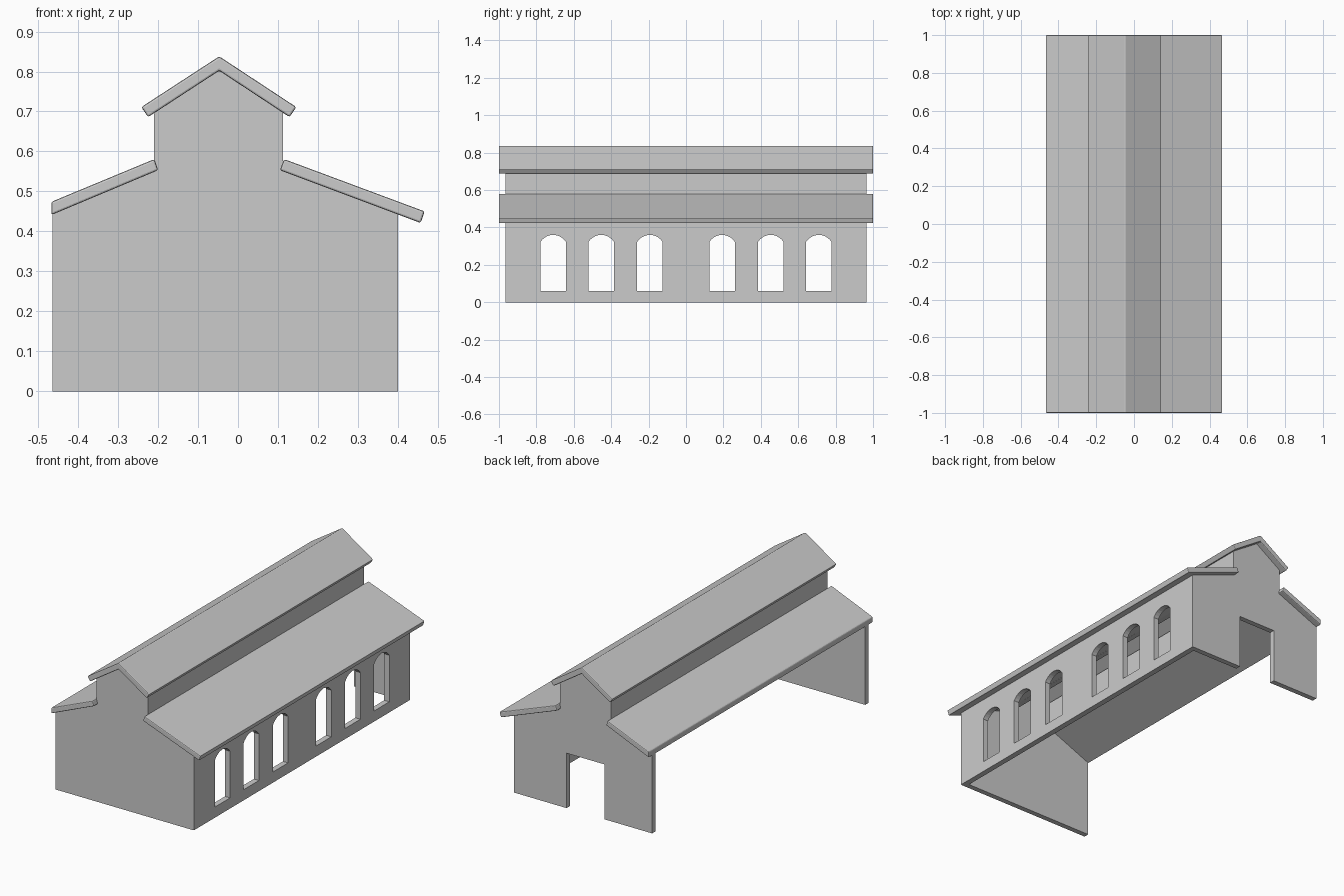
import bpy, bmesh, math

if "Cube" in bpy.data.objects:
    bpy.data.objects.remove(bpy.data.objects["Cube"])


def prism(name, profiles, axis, a, b, bevel=0.0):
    """Extrude closed profiles from a to b: (x, z) along y, or (y, z) along x."""
    bm = bmesh.new()
    for pts in profiles:
        place = (lambda p, t: (p[0], t, p[1])) if axis == 'y' else (lambda p, t: (t, p[0], p[1]))
        lo = [bm.verts.new(place(p, a)) for p in pts]
        hi = [bm.verts.new(place(p, b)) for p in pts]
        bm.faces.new(lo)
        bm.faces.new(hi[::-1])
        n = len(pts)
        for i in range(n):
            j = (i + 1) % n
            bm.faces.new((lo[j], lo[i], hi[i], hi[j]))
    bmesh.ops.recalc_face_normals(bm, faces=bm.faces[:])
    me = bpy.data.meshes.new(name)
    bm.to_mesh(me)
    bm.free()
    ob = bpy.data.objects.new(name, me)
    bpy.context.collection.objects.link(ob)
    if bevel:
        mod = ob.modifiers.new("soft_edges", 'BEVEL')
        mod.width = bevel
        mod.segments = 2
        mod.limit_method = 'ANGLE'
    return ob


def box(x0, x1, z0, z1):
    return [(x0, z0), (x1, z0), (x1, z1), (x0, z1)]


def arch(yc, half=0.068, sill=0.06, spring=0.323, rise=0.037, steps=10):
    """Window outline with a segmental arched head."""
    r = (half ** 2 + rise ** 2) / (2 * rise)
    span = math.asin(half / r)
    pts = [(yc - half, sill), (yc + half, sill)]
    for i in range(steps + 1):
        t = span * (1 - 2 * i / steps)
        pts.append((yc + r * math.sin(t), spring + rise - r + r * math.cos(t)))
    return pts


RIDGE = -0.047

# End walls: solid front, back with a doorway
outline = [(0.397, 0), (0.397, 0.45), (0.11, 0.562), (0.11, 0.70), (RIDGE, 0.806),
           (-0.208, 0.70), (-0.208, 0.56), (-0.464, 0.449), (-0.464, 0)]
door = [(-0.167, 0), (-0.167, 0.31), (0.07, 0.31), (0.07, 0)]
prism("front_gable_wall", [outline], 'y', -0.965, -0.935)
prism("back_gable_wall", [outline + door], 'y', 0.935, 0.965)

# Right side wall with six arched windows; the left side stays open
wall = prism("right_side_wall", [box(-0.963, 0.963, 0, 0.45)], 'x', 0.368, 0.40)
centres = [s * c for s in (-1, 1) for c in (0.193, 0.453, 0.71)]
cutter = prism("window_cutter", [arch(c) for c in centres], 'x', 0.3, 0.5)
cutter.hide_render = True
cutter.hide_set(True)
cut = wall.modifiers.new("windows", 'BOOLEAN')
cut.operation = 'DIFFERENCE'
cut.solver = 'EXACT'
cut.object = cutter

# Bake the window openings and drop the cutter
bpy.context.view_layer.update()
baked = bpy.data.meshes.new_from_object(wall.evaluated_get(bpy.context.evaluated_depsgraph_get()))
wall.modifiers.clear()
wall.data = baked
bpy.data.objects.remove(cutter)

# Raised centre walls
prism("left_upper_wall", [box(-0.21, -0.18, 0.55, 0.70)], 'y', -0.963, 0.963)
prism("right_upper_wall", [box(0.082, 0.112, 0.55, 0.70)], 'y', -0.963, 0.963)

# Roofs
prism("top_roof", [[(RIDGE, 0.838), (-0.242, 0.711), (-0.225, 0.686), (RIDGE, 0.802),
                    (0.129, 0.686), (0.146, 0.711)]], 'y', -1, 1, 0.005)
prism("left_lower_roof", [[(-0.209, 0.581), (-0.467, 0.474), (-0.467, 0.441),
                           (-0.200, 0.553)]], 'y', -1, 1, 0.005)
prism("right_lower_roof", [[(0.115, 0.581), (0.105, 0.553), (0.457, 0.421),
                            (0.467, 0.450)]], 'y', -1, 1, 0.005)
